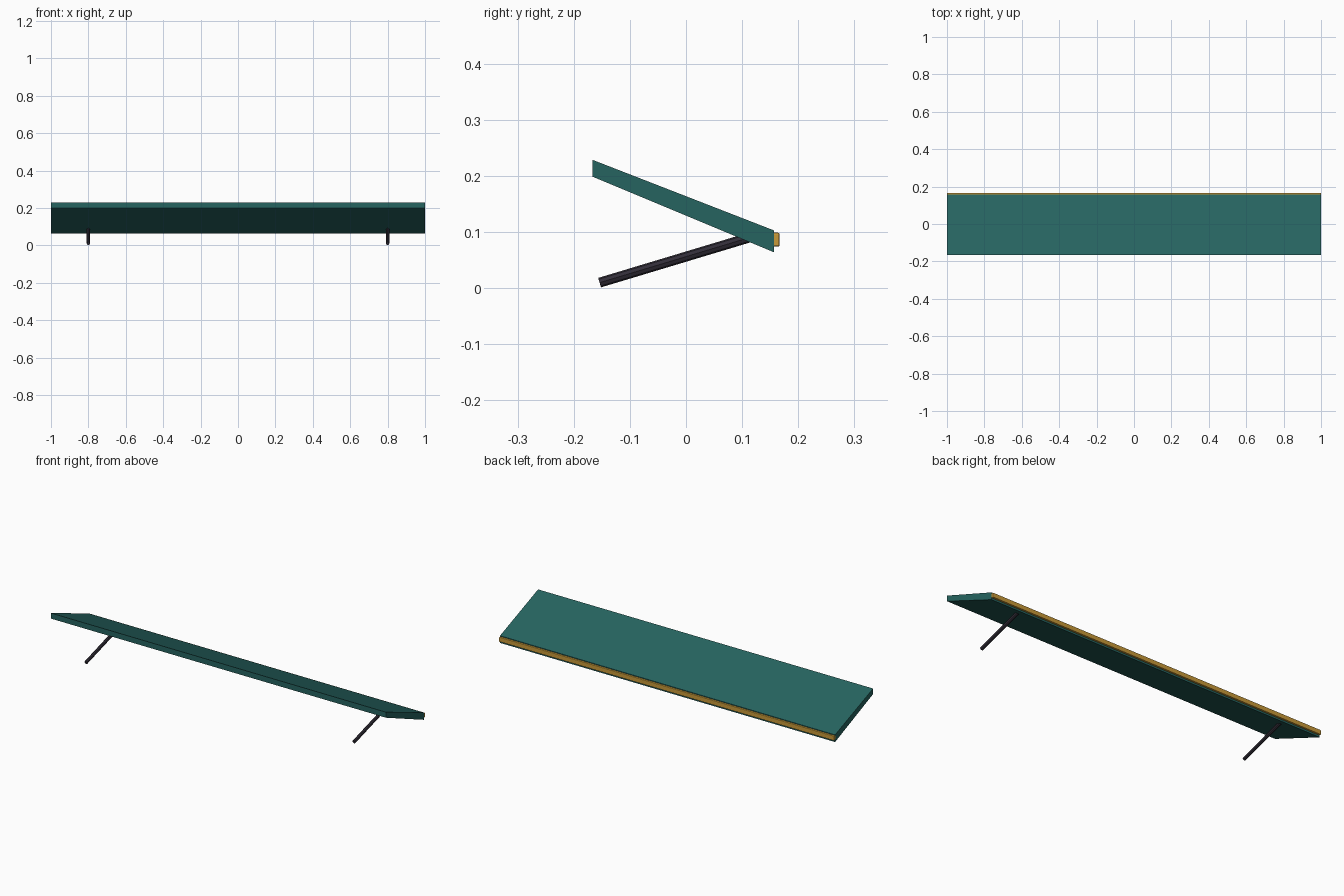
import bpy
import bmesh
from mathutils import Vector

old = bpy.data.objects.get("Cube")
if old:
    bpy.data.objects.remove(old, do_unlink=True)


def make_material(name, rgb):
    mat = bpy.data.materials.new(name)
    mat.use_nodes = True
    color = (*rgb, 1)
    mat.diffuse_color = color
    mat.node_tree.nodes["Principled BSDF"].inputs["Base Color"].default_value = color
    return mat


def add_object(name, bm, mat):
    bmesh.ops.recalc_face_normals(bm, faces=bm.faces)
    mesh = bpy.data.meshes.new(name)
    bm.to_mesh(mesh)
    bm.free()
    mesh.materials.append(mat)
    obj = bpy.data.objects.new(name, mesh)
    bpy.context.collection.objects.link(obj)
    return obj


def extrude_profile(name, profile, half_length, mat):
    """Sweep a (y, z) outline along x."""
    bm = bmesh.new()
    face = bm.faces.new([bm.verts.new((-half_length, y, z)) for y, z in profile])
    swept = bmesh.ops.extrude_face_region(bm, geom=[face])["geom"]
    verts = [v for v in swept if isinstance(v, bmesh.types.BMVert)]
    bmesh.ops.translate(bm, verts=verts, vec=(2 * half_length, 0, 0))
    return add_object(name, bm, mat)


def add_rod(name, start, end, radius, mat):
    axis = end - start
    bm = bmesh.new()
    bmesh.ops.create_cone(bm, cap_ends=True, segments=8, radius1=radius,
                          radius2=radius, depth=axis.length)
    obj = add_object(name, bm, mat)
    obj.rotation_mode = "QUATERNION"
    obj.rotation_quaternion = axis.to_track_quat("Z", "Y")
    obj.location = (start + end) / 2
    return obj


teal = make_material("teal", (0.019, 0.127, 0.116))
gold = make_material("gold", (0.58, 0.32, 0.04))
charcoal = make_material("charcoal", (0.032, 0.027, 0.04))

# Sloping canopy slab with upright ends
extrude_profile("canopy", [(-0.167, 0.199), (0.157, 0.064),
                           (0.157, 0.103), (-0.167, 0.229)], 1.0, teal)

# Rounded trim strip along the low edge
trim = extrude_profile("edge_trim", [(0.147, 0.074), (0.167, 0.074),
                                     (0.167, 0.099), (0.147, 0.099)], 1.0, gold)
bevel = trim.modifiers.new("rounded_edges", "BEVEL")
bevel.width = 0.003
bevel.segments = 2

# Support struts
for side, x in (("left", 0.8), ("right", -0.8)):
    add_rod("strut_" + side, Vector((x, -0.154, 0.01)),
            Vector((x, 0.135, 0.097)), 0.0088, charcoal)
